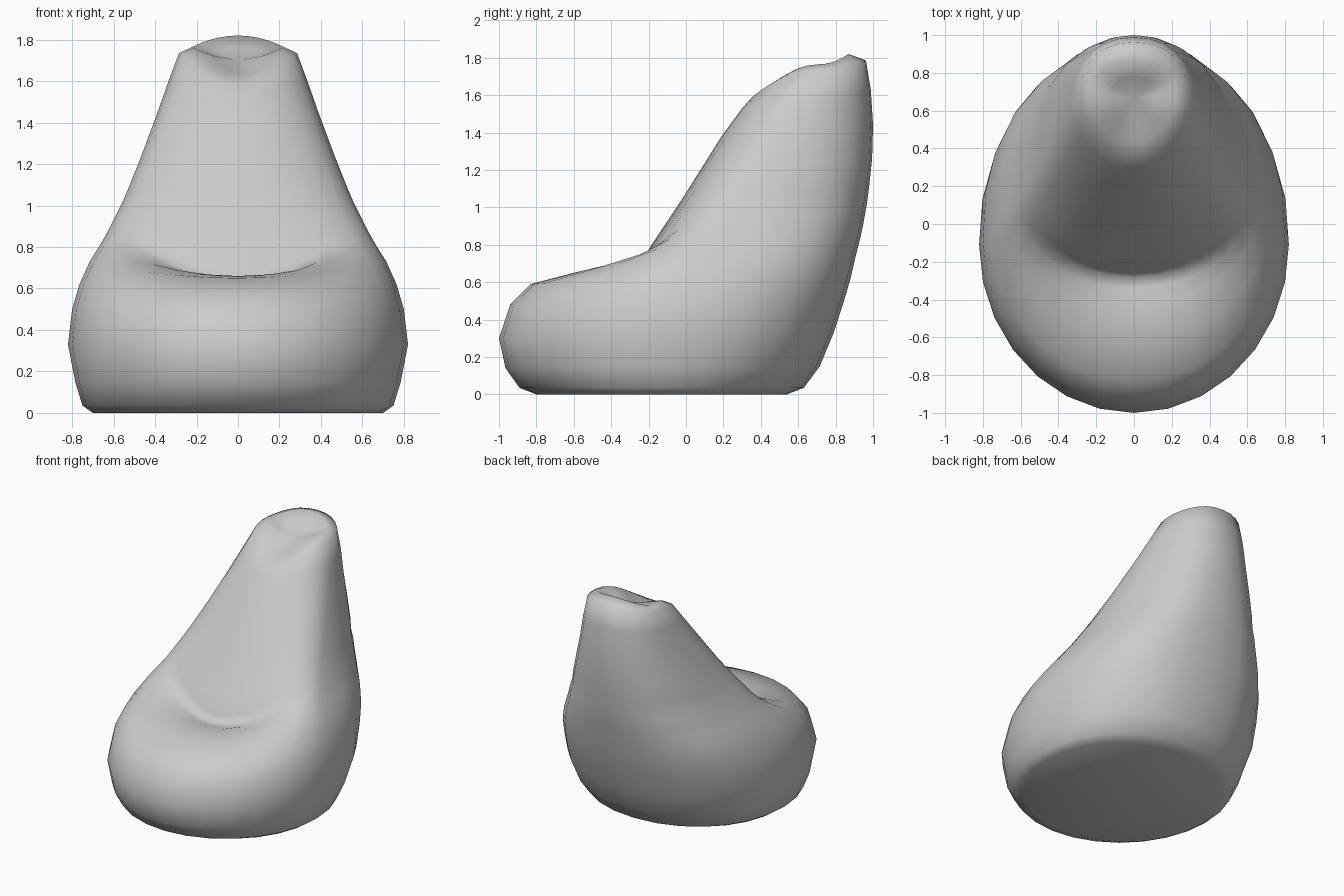
import bpy, bmesh
from math import sin, cos, pi

if "Cube" in bpy.data.objects:
    bpy.data.objects.remove(bpy.data.objects["Cube"])

SEGS = 28

# Each ring: front (y, z), side (x, y, z), back (y, z), back roundness exponent
RINGS = [
    ((-.80, 0), (.70, -.12, 0), (.54, 0), 2.1),
    ((-.89, .035), (.75, -.12, .035), (.63, .035), 2.1),
    ((-.965, .14), (.785, -.12, .15), (.715, .15), 2.2),
    ((-1.0, .30), (.82, -.11, .33), (.79, .33), 2.3),
    ((-.94, .48), (.80, -.08, .50), (.845, .50), 2.4),
    ((-.83, .59), (.765, -.03, .62), (.88, .62), 2.5),
    ((-.60, .65), (.715, .04, .73), (.91, .75), 2.5),
    ((-.42, .66), (.665, .07, .81), (.935, .85), 2.5),   # seat lip
    ((-.34, .635), (.625, .12, .88), (.948, .91), 2.5),
    ((-.28, .635), (.59, .16, .95), (.96, .98), 2.5),    # crease
    ((-.26, .68), (.56, .21, 1.01), (.97, 1.04), 2.4),
    ((-.19, .79), (.53, .27, 1.08), (.98, 1.12), 2.4),   # backrest
    ((-.03, 1.03), (.47, .38, 1.23), (.995, 1.26), 2.3),
    ((.19, 1.38), (.395, .51, 1.43), (1.0, 1.44), 2.2),
    ((.30, 1.53), (.335, .62, 1.60), (.988, 1.63), 2.2),
    ((.355, 1.59), (.285, .70, 1.735), (.962, 1.785), 2.2),  # top rim
    ((.43, 1.625), (.22, .71, 1.765), (.87, 1.82), 2.0),
    ((.52, 1.65), (.12, .68, 1.725), (.78, 1.765), 2.0),     # sunken top
]


def spow(v, p):
    return (1 if v >= 0 else -1) * abs(v) ** p


def ring_points(front, side, back, n):
    pts = []
    for i in range(SEGS):
        a = 2 * pi * i / SEGS
        s, c = sin(a), cos(a)
        end, p = (front, 1.0) if c >= 0 else (back, 2 / n)
        x = side[0] * spow(s, p)
        y = side[1] + (end[0] - side[1]) * abs(c) ** p
        z = side[2] + (end[1] - side[2]) * c * c
        pts.append((x, y, z))
    return pts


# Bean bag body: lofted rings with a flat base and a dished top
bm = bmesh.new()
loops = [[bm.verts.new(p) for p in ring_points(*r)] for r in RINGS]
for lo, hi in zip(loops, loops[1:]):
    for i in range(SEGS):
        j = (i + 1) % SEGS
        bm.faces.new((lo[i], lo[j], hi[j], hi[i]))
bm.faces.new(loops[0][::-1])
centre = bm.verts.new((0, .66, 1.70))
for i in range(SEGS):
    bm.faces.new((loops[-1][i], loops[-1][(i + 1) % SEGS], centre))
bmesh.ops.recalc_face_normals(bm, faces=bm.faces)

mesh = bpy.data.meshes.new("bean_bag_chair")
bm.to_mesh(mesh)
bm.free()
chair = bpy.data.objects.new("bean_bag_chair", mesh)
bpy.context.collection.objects.link(chair)
bpy.context.view_layer.objects.active = chair
chair.select_set(True)
bpy.ops.object.shade_smooth()
